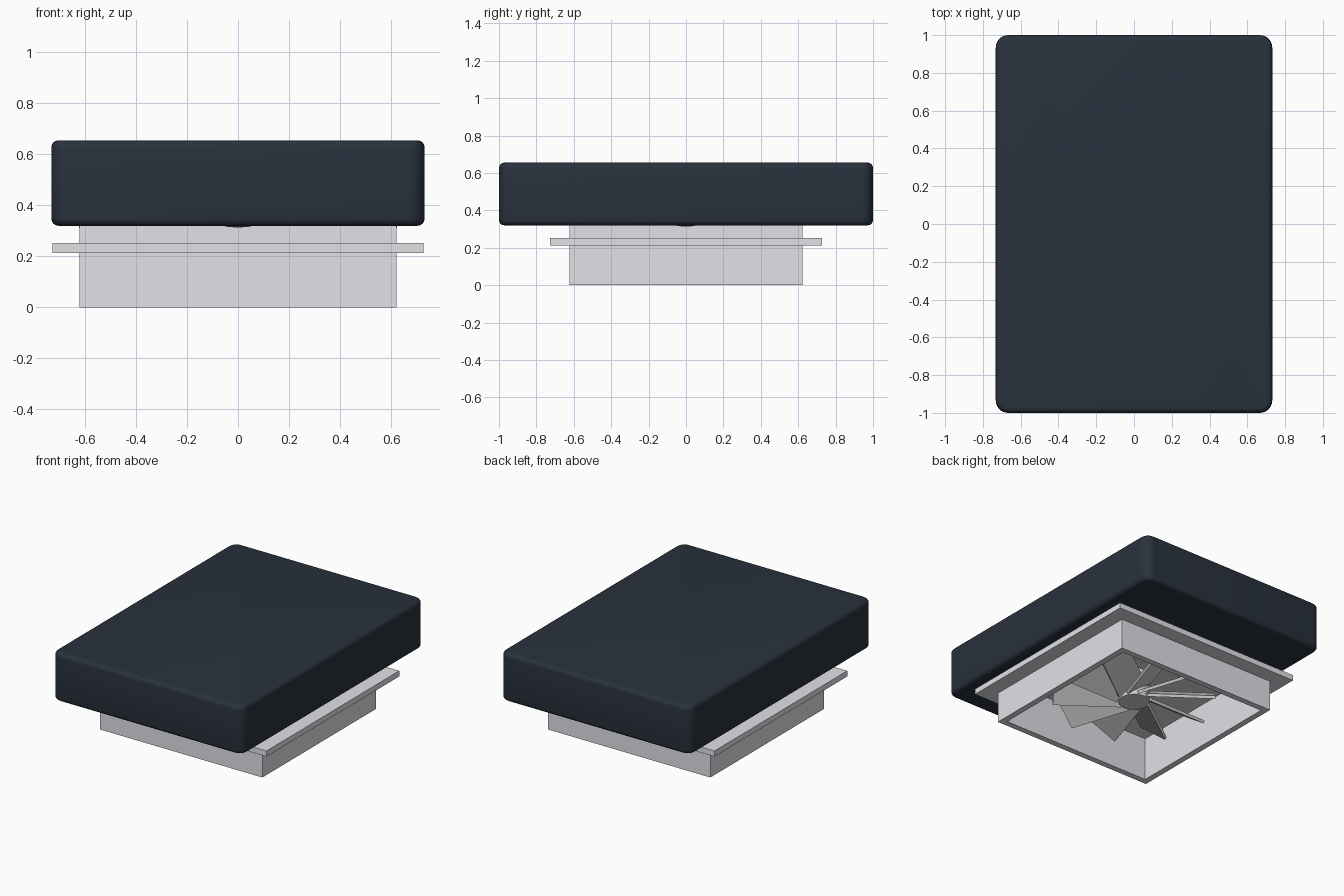
import bpy, bmesh, math
from mathutils import Matrix

cube = bpy.data.objects.get("Cube")
if cube:
    bpy.data.objects.remove(cube, do_unlink=True)


def material(name, rgb):
    m = bpy.data.materials.new(name)
    m.use_nodes = True
    m.diffuse_color = (*rgb, 1)
    m.node_tree.nodes["Principled BSDF"].inputs["Base Color"].default_value = (*rgb, 1)
    return m


NAVY = material("dark slate", (0.022, 0.031, 0.046))
GREY = material("light grey", (0.75, 0.75, 0.8))
FAN = material("fan grey", (0.68, 0.68, 0.7))


def box(name, size, centre, mat):
    bpy.ops.mesh.primitive_cube_add(size=1, location=centre)
    ob = bpy.context.object
    ob.name = name
    ob.data.transform(Matrix.Diagonal((*size, 1)))
    ob.data.materials.append(mat)
    return ob


def square_frame(name, outer, inner, z0, z1, mat):
    """Square tube with open ends."""
    verts = [(sx * r, sy * r, z) for z in (z0, z1) for r in (outer, inner)
             for sx, sy in ((-1, -1), (1, -1), (1, 1), (-1, 1))]
    faces = []
    for i in range(4):
        j = (i + 1) % 4
        faces += [(i, j, 8 + j, 8 + i), (4 + j, 4 + i, 12 + i, 12 + j),
                  (j, i, 4 + i, 4 + j), (8 + i, 8 + j, 12 + j, 12 + i)]
    mesh = bpy.data.meshes.new(name)
    mesh.from_pydata(verts, [], faces)
    mesh.materials.append(mat)
    ob = bpy.data.objects.new(name, mesh)
    bpy.context.collection.objects.link(ob)
    return ob


# Lid: broad rounding on the upright edges, tighter rounding on the rims
lid = box("lid", (1.464, 2.0, 0.335), (0, 0, 0.4875), NAVY)
bm = bmesh.new()
bm.from_mesh(lid.data)
upright = [e for e in bm.edges if abs(e.verts[0].co.z - e.verts[1].co.z) > 0.1]
bmesh.ops.bevel(bm, geom=upright, offset=0.065, segments=6, profile=0.5, affect='EDGES')
rims = [e for e in bm.edges if abs(e.verts[0].co.z - e.verts[1].co.z) < 0.01]
bmesh.ops.bevel(bm, geom=rims, offset=0.028, segments=4, profile=0.5, affect='EDGES')
bm.to_mesh(lid.data)
bm.free()
bpy.ops.object.shade_smooth_by_angle(angle=math.radians(40))

# Round seat under the lid, just breaking through the duct sides
bpy.ops.mesh.primitive_cone_add(vertices=96, radius1=0.619, radius2=0.63, depth=0.025,
                                location=(0, 0, 0.3185))
seat = bpy.context.object
seat.name = "lid_seat"
seat.data.materials.append(NAVY)

# Duct, mounting flange and ceiling plate
square_frame("duct", 0.622, 0.58, 0, 0.33, GREY)
square_frame("flange", 0.727, 0.61, 0.213, 0.252, GREY)
box("duct_ceiling", (1.2, 1.2, 0.02), (0, 0, 0.312), GREY)

# Fan hub
bpy.ops.mesh.primitive_cylinder_add(vertices=24, radius=0.1, depth=0.21, location=(0, 0, 0.21))
hub = bpy.context.object
hub.name = "fan_hub"
hub.data.materials.append(FAN)
bpy.ops.object.shade_smooth_by_angle(angle=math.radians(40))

# Pitched fan blades
for i in range(10):
    blade = box(f"fan_blade_{i + 1}", (0.44, 0.2, 0.02), (0, 0, 0), FAN)
    blade.matrix_world = (Matrix.Translation((0, 0, 0.17))
                          @ Matrix.Rotation(math.tau * i / 10, 4, 'Z')
                          @ Matrix.Translation((0.3, 0, 0))
                          @ Matrix.Rotation(math.radians(35), 4, 'X'))
